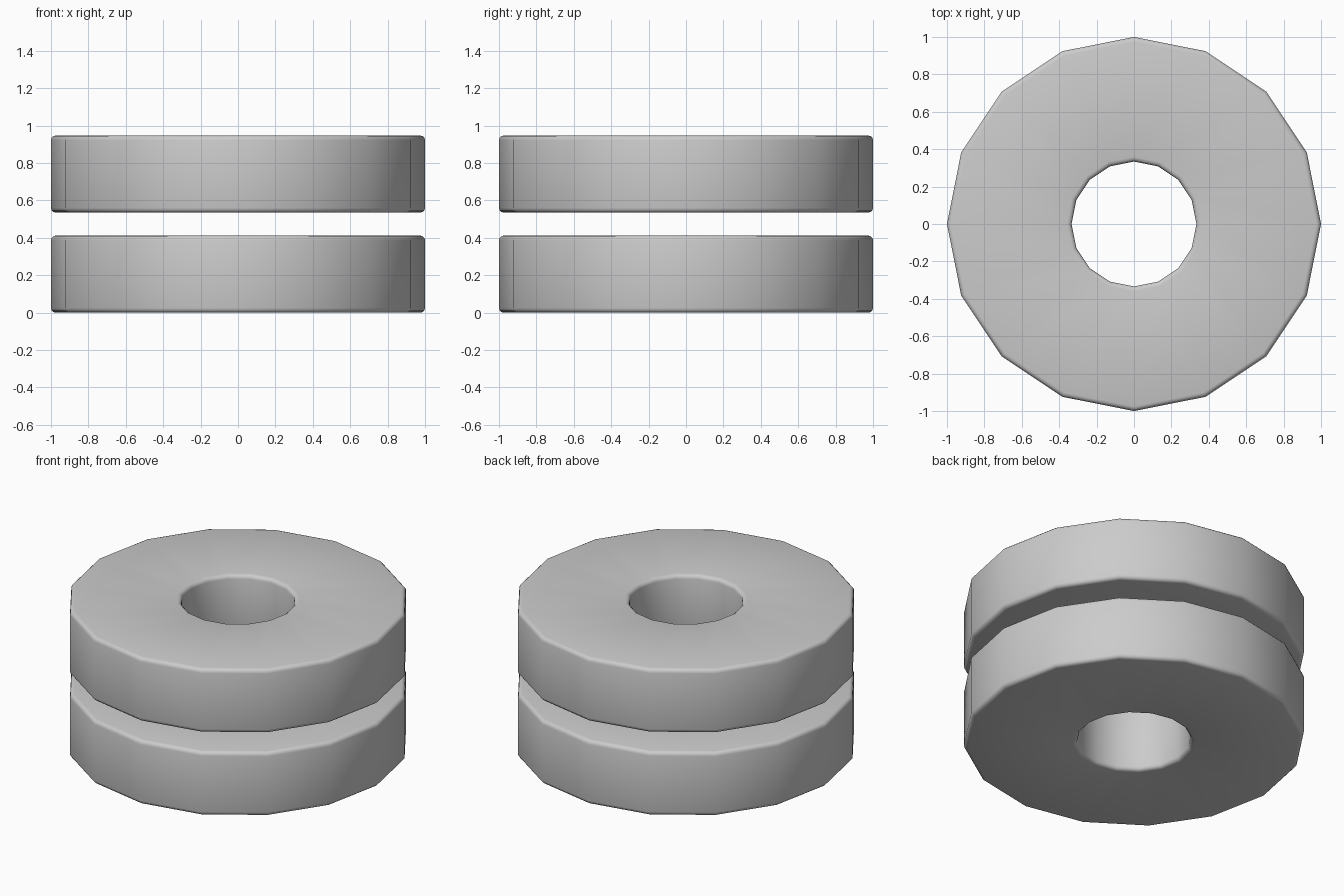
import bpy, bmesh, math

if "Cube" in bpy.data.objects:
    bpy.data.objects.remove(bpy.data.objects["Cube"])

SIDES = 16
OUTER, INNER = 1.0, 0.334
HEIGHT, PITCH = 0.412, 0.535
BEVEL, STEPS = 0.025, 3


def rounded_profile(z0):
    # rounded rectangle cross-section in the (radius, z) plane
    corners = [(OUTER - BEVEL, z0 + BEVEL, -90), (OUTER - BEVEL, z0 + HEIGHT - BEVEL, 0),
               (INNER + BEVEL, z0 + HEIGHT - BEVEL, 90), (INNER + BEVEL, z0 + BEVEL, 180)]
    points = []
    for r, z, start in corners:
        for i in range(STEPS + 1):
            a = math.radians(start + 90 * i / STEPS)
            points.append((r + BEVEL * math.cos(a), z + BEVEL * math.sin(a)))
    return points


def make_ring(name, z0):
    bm = bmesh.new()
    profile = rounded_profile(z0)
    loops = []
    for s in range(SIDES):
        a = 2 * math.pi * s / SIDES
        loops.append([bm.verts.new((r * math.cos(a), r * math.sin(a), z)) for r, z in profile])
    n = len(profile)
    for s in range(SIDES):
        here, there = loops[s], loops[(s + 1) % SIDES]
        for i in range(n):
            j = (i + 1) % n
            bm.faces.new((here[i], there[i], there[j], here[j]))
    bmesh.ops.recalc_face_normals(bm, faces=bm.faces)
    mesh = bpy.data.meshes.new(name)
    bm.to_mesh(mesh)
    bm.free()
    obj = bpy.data.objects.new(name, mesh)
    bpy.context.collection.objects.link(obj)
    bpy.ops.object.select_all(action='DESELECT')
    obj.select_set(True)
    bpy.context.view_layer.objects.active = obj
    bpy.ops.object.shade_smooth_by_angle(angle=math.radians(40))
    return obj


# two identical stacked discs with a central hole
make_ring("lower_disc", 0.0)
make_ring("upper_disc", PITCH)
